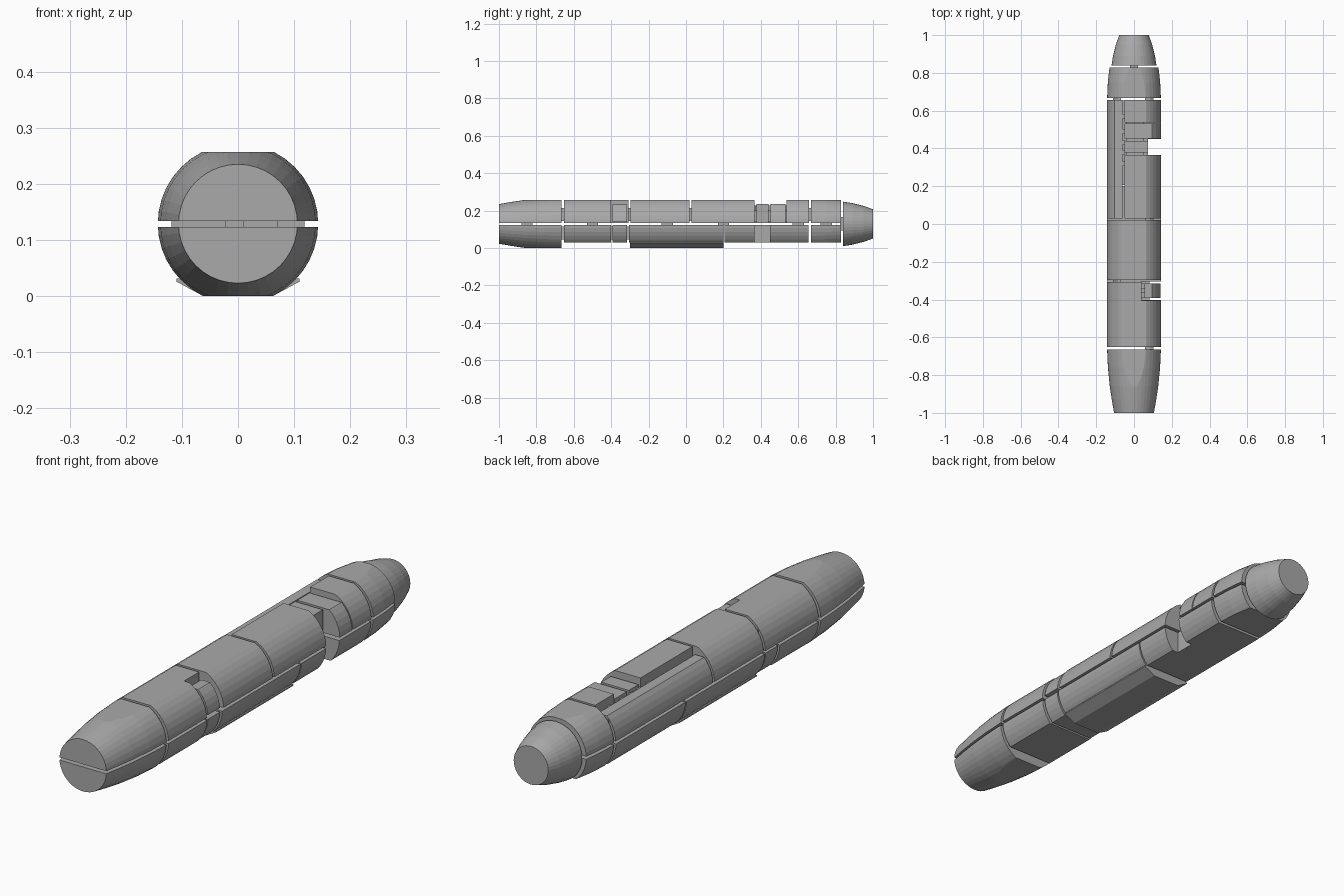
import bpy, bmesh, math
from mathutils import Vector

if "Cube" in bpy.data.objects:
    bpy.data.objects.remove(bpy.data.objects["Cube"])

grey = bpy.data.materials.new("casing grey")
grey.diffuse_color = (0.4, 0.4, 0.4, 1)
grey.use_nodes = True
grey.node_tree.nodes["Principled BSDF"].inputs["Base Color"].default_value = grey.diffuse_color

CZ = 0.129   # height of the long axis
SIDES = 40
# radius of the casing along y
PROFILE = [(-1, .106), (-.93, .118), (-.86, .1285), (-.76, .1385), (-.66, .143),
           (.66, .143), (.75, .139), (.829, .130)]
CAP = [(.84, .119), (.89, .111), (.95, .096), (1, .078)]


def radius(y, prof):
    if y <= prof[0][0]:
        return prof[0][1]
    for (a, ra), (b, rb) in zip(prof, prof[1:]):
        if y <= b:
            return ra + (rb - ra) * (y - a) / (b - a)
    return prof[-1][1]


def finish(name, bm):
    bmesh.ops.recalc_face_normals(bm, faces=bm.faces)
    me = bpy.data.meshes.new(name)
    bm.to_mesh(me)
    bm.free()
    me.materials.append(grey)
    ob = bpy.data.objects.new(name, me)
    bpy.context.collection.objects.link(ob)
    return ob


def segment(name, y0, y1, z=(0, .257), x=(-1, 1), prof=PROFILE, shrink=0):
    """Turned length of casing, trimmed to a z and x range."""
    ys = [y0] + [p[0] for p in prof if y0 < p[0] < y1] + [y1]
    bm = bmesh.new()
    rings = []
    for y in ys:
        r = radius(y, prof) - shrink
        rings.append([bm.verts.new((r * math.cos(2 * math.pi * i / SIDES), y,
                                    CZ + r * math.sin(2 * math.pi * i / SIDES)))
                      for i in range(SIDES)])
    for a, b in zip(rings, rings[1:]):
        for i in range(SIDES):
            j = (i + 1) % SIDES
            bm.faces.new((a[i], a[j], b[j], b[i]))
    bm.faces.new(rings[0])
    bm.faces.new(rings[-1])
    for co, no in (((0, 0, z[0]), (0, 0, -1)), ((0, 0, z[1]), (0, 0, 1)),
                   ((x[0], 0, 0), (-1, 0, 0)), ((x[1], 0, 0), (1, 0, 0))):
        bmesh.ops.bisect_plane(bm, geom=bm.verts[:] + bm.edges[:] + bm.faces[:], dist=1e-6,
                               plane_co=Vector(co), plane_no=Vector(no), clear_outer=True)
        rim = [e for e in bm.edges if e.is_boundary]
        if rim:
            bmesh.ops.holes_fill(bm, edges=rim, sides=0)
    return finish(name, bm)


def prism(name, y0, y1, pts):
    """Straight length with an x-z outline."""
    bm = bmesh.new()
    a = [bm.verts.new((px, y0, pz)) for px, pz in pts]
    b = [bm.verts.new((px, y1, pz)) for px, pz in pts]
    n = len(pts)
    bm.faces.new(a)
    bm.faces.new(b)
    for i in range(n):
        bm.faces.new((a[i], a[(i + 1) % n], b[(i + 1) % n], b[i]))
    return finish(name, bm)


def box(name, x0, x1, y0, y1, z0, z1):
    return prism(name, y0, y1, [(x0, z0), (x1, z0), (x1, z1), (x0, z1)])


UP = (.134, .257)
LOW = (.03, .123)

# upper casing
segment("upper_front_tip", -1, -.665, UP)
segment("upper_grip", -.652, -.405, UP)
segment("upper_grip_beside_button", -.405, -.308, UP, (-1, .04))
segment("side_button", -.393, -.315, (.14, .232), (.055, 1), shrink=.003)
segment("upper_middle", -.297, .02, UP)
segment("upper_long_cover", .03, .365, UP, (-.05, 1))
box("inner_block", -.05, .075, .378, .44, .134, .235)
segment("latch_block", .453, .532, (.134, .235), (-.05, 1))
segment("upper_rear_cover", .537, .657, UP, (-.05, 1))
segment("side_rail", .03, .657, (.134, .228), (-1, -.062))
segment("upper_rear_ring", .668, .829, UP)

# lower casing
segment("lower_front_tip", -1, -.665, (0.001, .123))
segment("lower_grip", -.652, -.402, LOW)
segment("lower_clip", -.393, -.315, LOW, shrink=.003)
segment("lower_middle", -.305, .2, LOW)
segment("lower_cover", .206, .365, LOW)
segment("lower_notched_part", .365, .45, LOW, (-1, .075))
segment("lower_rear_cover", .45, .655, LOW)
segment("lower_rear_ring", .668, .829, LOW)

# flat sole under the middle
prism("sole_plate", -.3, .2, [(-.11, .031), (-.11, .026), (-.062, 0), (.062, 0), (.11, .026), (.11, .031)])

# solid end cap
segment("end_cap", .84, 1, (0, .257), prof=CAP)

# small pins bridging the seams
for i, (px, y, z) in enumerate([(.08, -.658, .18), (-.09, -.302, .18), (.08, .025, .18),
                                (-.09, .662, .18), (.08, .662, .18), (0, .835, .13),
                                (.08, -.658, .08), (.06, -.4, .08), (.06, -.31, .08)]):
    box(f"seam_pin_{i}", px - .022, px + .022, y - .012, y + .012, z - .035, z + .035)
box("button_stem", .035, .06, -.365, -.34, .15, .215)
box("block_link", -.04, .05, .36, .54, .14, .2)

# small studs between rail and covers
for i, y in enumerate((.32, .38, .43, .49, .57)):
    box(f"rail_stud_{i}", -.064, -.048, y - .012, y + .012, .14, .222)

# spacers between the two halves
for i, y in enumerate((-.85, -.5, -.1, .2, .6, .75)):
    box(f"spacer_{i}", .01, .07, y - .03, y + .03, .122, .135)
